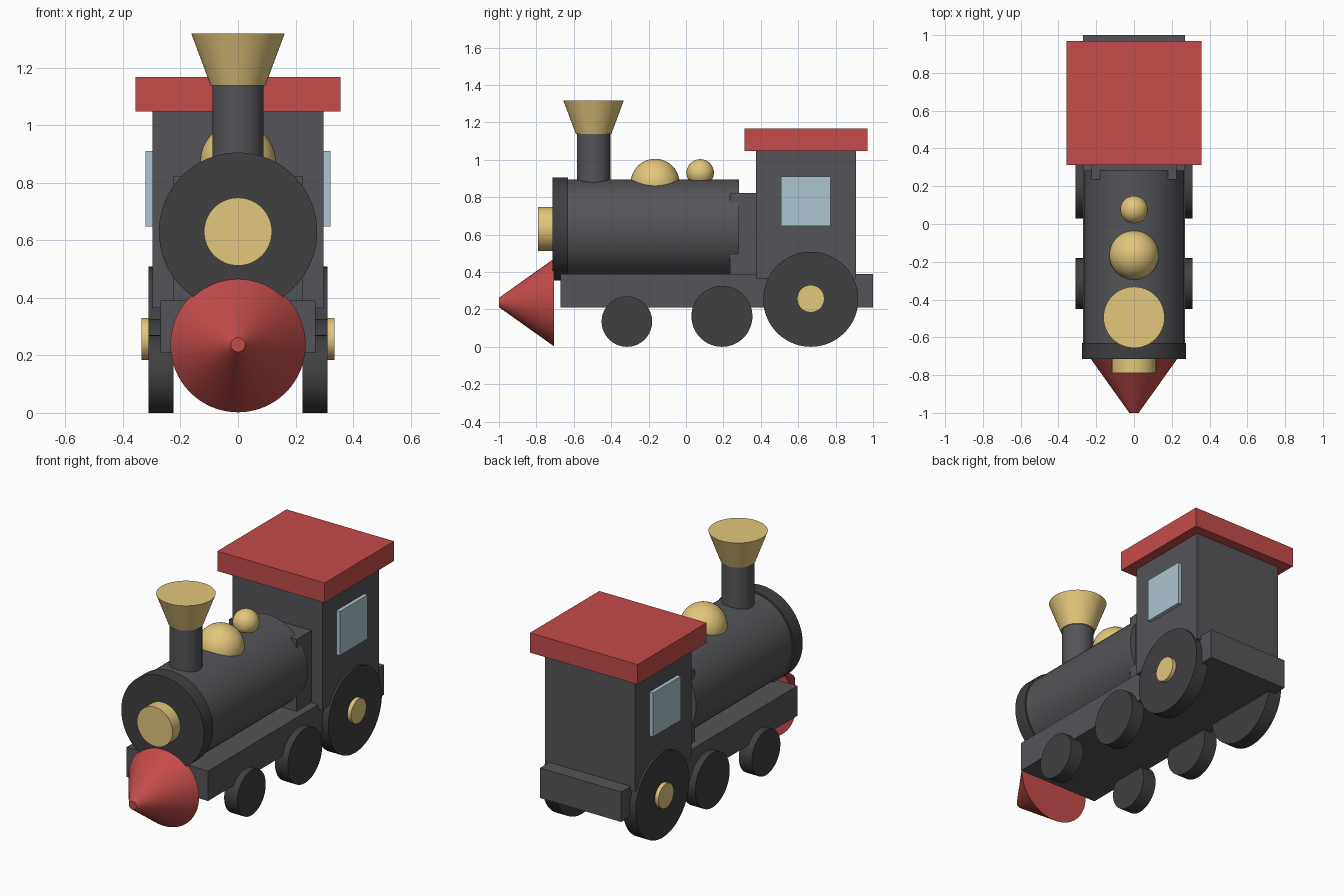
import bpy
import math

if "Cube" in bpy.data.objects:
    bpy.data.objects.remove(bpy.data.objects["Cube"])


def material(name, rgb):
    m = bpy.data.materials.new(name)
    m.diffuse_color = (*rgb, 1)
    m.use_nodes = True
    m.node_tree.nodes["Principled BSDF"].inputs["Base Color"].default_value = m.diffuse_color
    return m


RED = material("red", (0.56, 0.07, 0.07))
GOLD = material("gold", (0.76, 0.57, 0.20))
GLASS = material("glass", (0.42, 0.56, 0.63))
IRON = material("iron", (0.09, 0.09, 0.10))
BLACK = material("black", (0.05, 0.05, 0.053))

# rotations that lay a z-aligned primitive along another axis
ALONG = {'X': (0, math.pi / 2, 0), 'Y': (math.pi / 2, 0, 0), 'Z': (0, 0, 0)}


def finish(name, mat, smooth=True):
    ob = bpy.context.object
    ob.name = name
    ob.data.materials.append(mat)
    if smooth:
        bpy.ops.object.shade_smooth_by_angle(angle=math.radians(35))
    return ob


def box(name, mat, x, y, z):
    """Box from (min, max) ranges."""
    bpy.ops.mesh.primitive_cube_add(
        size=1, location=[(a + b) / 2 for a, b in (x, y, z)])
    bpy.context.object.scale = [b - a for a, b in (x, y, z)]
    bpy.ops.object.transform_apply(location=False, rotation=False, scale=True)
    return finish(name, mat, smooth=False)


def tube(name, mat, axis, centre, start, end, r, r_end=None):
    """Solid cylinder or cone along an axis; centre is its midline."""
    loc = list(centre)
    loc["XYZ".index(axis)] = (start + end) / 2
    # a primitive laid along Y has its top towards -y
    r_end = r if r_end is None else r_end
    bottom, top = (r_end, r) if axis == 'Y' else (r, r_end)
    bpy.ops.mesh.primitive_cone_add(
        vertices=64, radius1=bottom, radius2=top, depth=end - start,
        location=loc, rotation=ALONG[axis])
    return finish(name, mat)


def dome(name, y, z, r):
    bpy.ops.mesh.primitive_uv_sphere_add(
        segments=48, ring_count=24, radius=r, location=(0, y, z))
    return finish(name, GOLD)


# chassis, firebox and cab
box("chassis", IRON, (-0.27, 0.27), (-0.67, 1.0), (0.21, 0.39))
box("firebox", IRON, (-0.225, 0.225), (0.235, 0.40), (0.37, 0.823))
box("cab", IRON, (-0.298, 0.298), (0.375, 0.91), (0.365, 1.05))
box("cab_roof", RED, (-0.357, 0.357), (0.313, 0.97), (1.048, 1.167))

# boiler with smokebox ring, headlamp and front cone
AXIS = (0, 0, 0.63)
tube("boiler", IRON, 'Y', AXIS, -0.64, 0.283, 0.265)
tube("smokebox_ring", BLACK, 'Y', AXIS, -0.715, -0.63, 0.275)
tube("headlamp", GOLD, 'Y', AXIS, -0.79, -0.70, 0.118)
tube("cowcatcher", RED, 'Y', (0, 0, 0.237), -1.0, -0.705, 0.025, 0.235)

# boiler-top fittings
STACK = (0, -0.494, 0)
tube("chimney", IRON, 'Z', STACK, 0.85, 1.145, 0.089)
tube("chimney_funnel", GOLD, 'Z', STACK, 1.138, 1.318, 0.095, 0.162)
dome("steam_dome", -0.165, 0.874, 0.131)
dome("whistle_dome", 0.076, 0.930, 0.073)

# windows, wheels and hubs on both sides
WHEELS = (("front_wheel", -0.316, 0.135),
          ("middle_wheel", 0.192, 0.163),
          ("rear_wheel", 0.667, 0.254))
for side, s in (("left", -1), ("right", 1)):
    def span(a, b):
        return tuple(sorted((s * a, s * b)))

    box(f"window_{side}", GLASS, span(0.28, 0.321), (0.507, 0.772), (0.647, 0.911))
    for name, y, r in WHEELS:
        tube(f"{name}_{side}", BLACK, 'X', (0, y, r), *span(0.224, 0.311), r)
    tube(f"rear_hub_{side}", GOLD, 'X', (0, 0.667, 0.257), *span(0.26, 0.335), 0.073)
